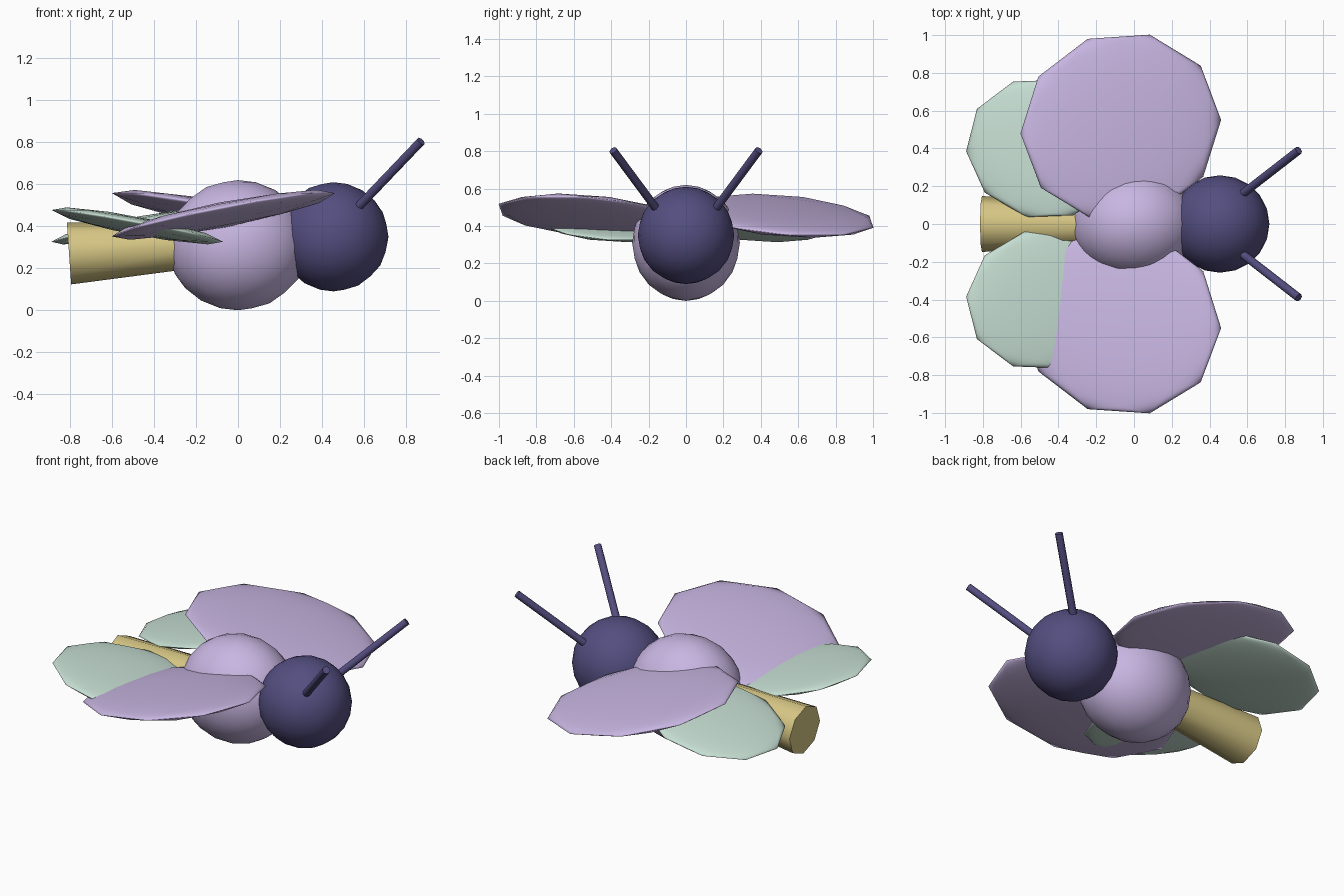
import bpy
from mathutils import Vector, Euler

cube = bpy.data.objects.get("Cube")
if cube:
    bpy.data.objects.remove(cube, do_unlink=True)


def material(name, rgb):
    mat = bpy.data.materials.new(name)
    mat.use_nodes = True
    colour = (*rgb, 1)
    mat.diffuse_color = colour
    mat.node_tree.nodes["Principled BSDF"].inputs["Base Color"].default_value = colour
    return mat


lavender = material("lavender", (0.578, 0.468, 0.76))
mint = material("mint", (0.565, 0.73, 0.645))
gold = material("gold", (0.672, 0.565, 0.231))
indigo = material("indigo", (0.089, 0.076, 0.216))


def ball(name, mat, centre, radii, detail, turn=(0, 0, 0)):
    """Smooth faceted ellipsoid."""
    bpy.ops.mesh.primitive_ico_sphere_add(subdivisions=detail, radius=1, location=centre)
    obj = bpy.context.object
    obj.name = name
    obj.scale = radii
    obj.rotation_euler = Euler(turn)
    obj.data.materials.append(mat)
    bpy.ops.object.shade_smooth()
    return obj


def rod(name, mat, start, end, r_start, r_end, sides):
    """Tapered rod between two points."""
    a, b = Vector(start), Vector(end)
    bpy.ops.mesh.primitive_cone_add(vertices=sides, radius1=r_start, radius2=r_end,
                                    depth=(b - a).length, location=(a + b) / 2)
    obj = bpy.context.object
    obj.name = name
    obj.rotation_euler = (b - a).to_track_quat('Z', 'Y').to_euler()
    obj.data.materials.append(mat)
    bpy.ops.object.shade_smooth_by_angle(angle=0.9)
    return obj


# Body, head and flared tail
ball("body", lavender, (0, 0, 0.31), (0.335, 0.288, 0.31), 3)
ball("head", indigo, (0.455, 0, 0.35), (0.262, 0.258, 0.26), 3)
rod("tail", gold, (-0.805, 0, 0.271), (-0.1, 0, 0.32), 0.148, 0.105, 8)

# Paired wings and antennae; the wings of a pair tilt in opposite senses
for side, s in (("left", 1), ("right", -1)):
    ball(f"{side}_fore_wing", lavender, (-0.07, 0.515 * s, 0.455),
         (0.547, 0.497, 0.05), 2, (0, 0.2 * s, 0.36 * s))
    ball(f"{side}_hind_wing", mint, (-0.48, 0.40 * s, 0.402),
         (0.42, 0.375, 0.04), 2, (0, -0.19 * s, -0.25 * s))
    rod(f"{side}_antenna", indigo, (0.485, 0.09 * s, 0.40),
        (0.872, 0.39 * s, 0.805), 0.022, 0.022, 8)
